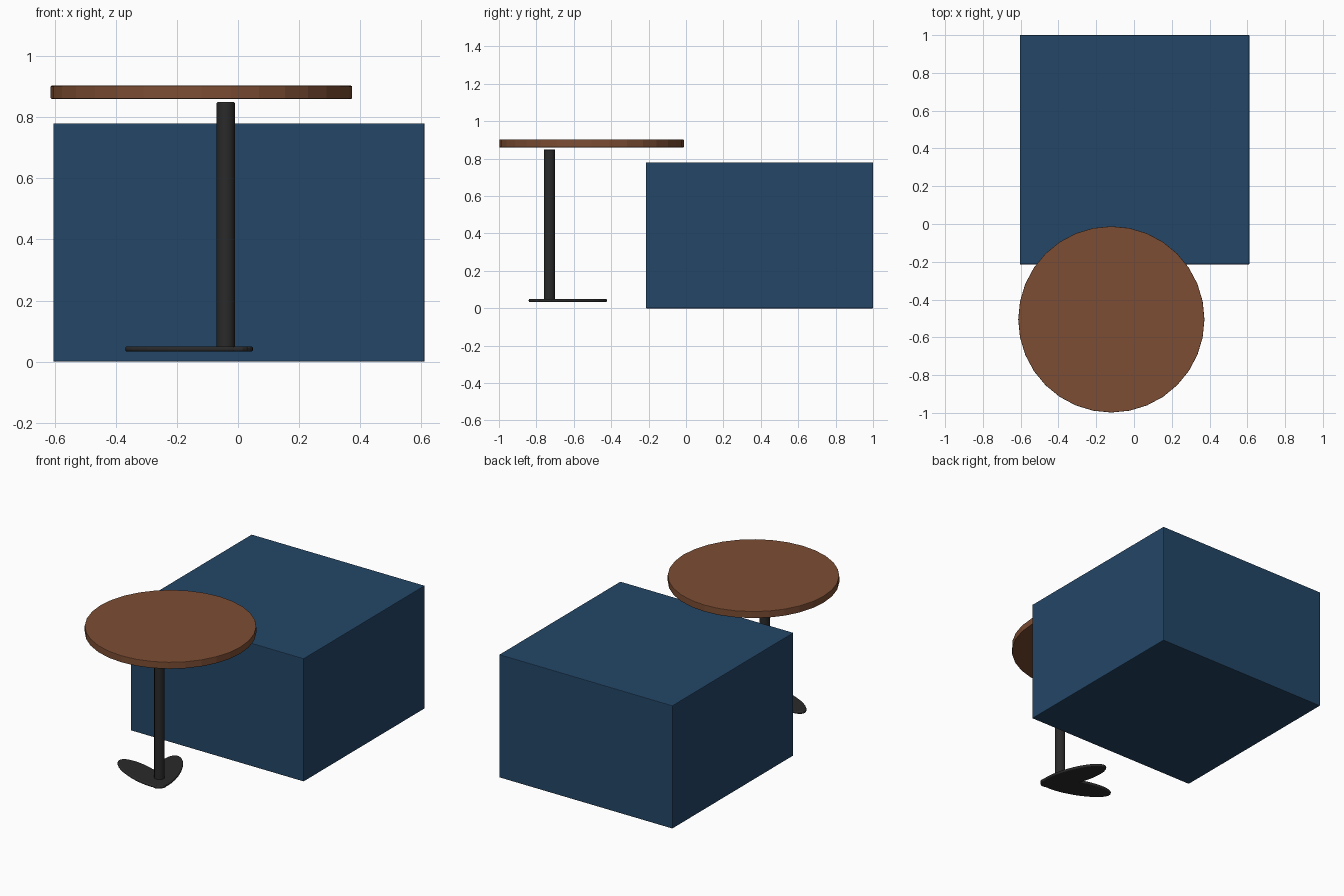
import bpy, math

if "Cube" in bpy.data.objects:
    bpy.data.objects.remove(bpy.data.objects["Cube"])

def material(name, rgb):
    m = bpy.data.materials.new(name)
    m.diffuse_color = (*rgb, 1)
    m.use_nodes = True
    m.node_tree.nodes["Principled BSDF"].inputs["Base Color"].default_value = m.diffuse_color
    return m

BLUE = material("navy blue", (0.017, 0.061, 0.135))
WOOD = material("brown wood", (0.205, 0.076, 0.034))
BLACK = material("black metal", (0.023, 0.023, 0.023))

def finish(name, mat, bevel, segments=2, smooth=False):
    o = bpy.context.object
    o.name = name
    o.data.materials.append(mat)
    bpy.ops.object.transform_apply(location=False, rotation=False, scale=True)
    if smooth:
        bpy.ops.object.shade_smooth_by_angle(angle=math.radians(40))
    b = o.modifiers.new("edge", 'BEVEL')
    b.width, b.segments = bevel, segments
    b.limit_method, b.angle_limit = 'ANGLE', math.radians(40)
    return o

def disc(name, mat, r, z0, z1, x, y, sides, bevel, smooth=False, seg=2):
    bpy.ops.mesh.primitive_cylinder_add(vertices=sides, radius=r, depth=z1 - z0,
                                        location=(x, y, (z0 + z1) / 2))
    return finish(name, mat, bevel, seg, smooth)

# Large upholstered block
bpy.ops.mesh.primitive_cube_add(size=1, location=(0.003, 0.393, 0.39))
bpy.context.object.scale = (1.215, 1.214, 0.78)
finish("ottoman_block", BLUE, 0.004)

# Round table top and its post
disc("table_top", WOOD, 0.493, 0.86, 0.903, -0.12, -0.505, 32, 0.003)
disc("table_post", BLACK, 0.03, 0.04, 0.85, -0.04, -0.73, 24, 0.005, True)

# Two flat oval feet spread in a V
for side, x, y, ang in (("left", -0.16, -0.73, 160), ("back", -0.06, -0.632, 110)):
    bpy.ops.mesh.primitive_cylinder_add(vertices=32, radius=1, depth=0.017,
                                        location=(x, y, 0.0415),
                                        rotation=(0, 0, math.radians(ang)))
    bpy.context.object.scale = (0.221, 0.08, 1)
    finish(side + "_foot", BLACK, 0.007, 3)
